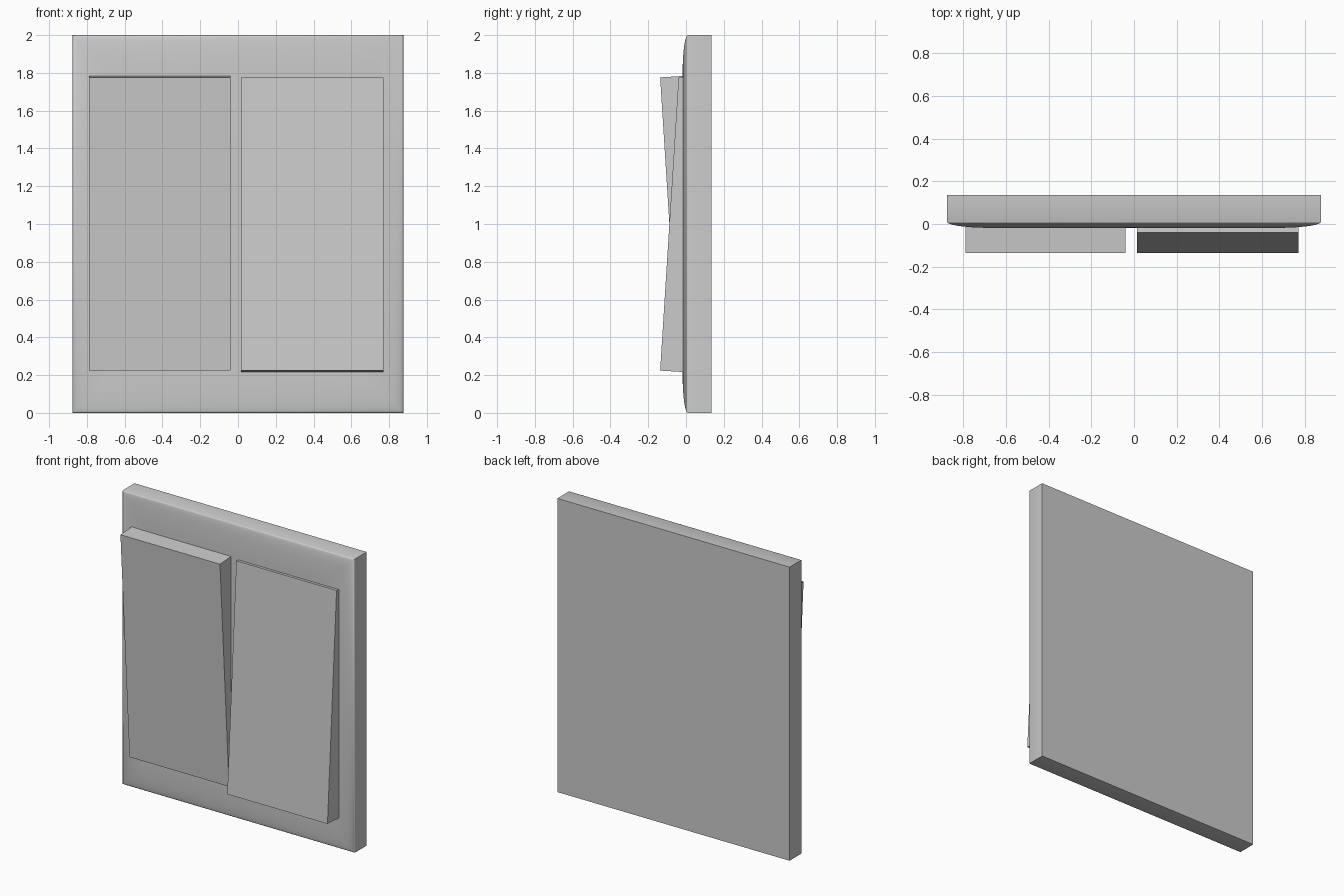
import bpy, bmesh, math
from mathutils import Matrix, Vector

cube = bpy.data.objects.get("Cube")
if cube:
    bpy.data.objects.remove(cube, do_unlink=True)

grey = bpy.data.materials.new("light grey plastic")
grey.use_nodes = True
colour = (0.6, 0.6, 0.6, 1)
grey.diffuse_color = colour
grey.node_tree.nodes["Principled BSDF"].inputs["Base Color"].default_value = colour


def add_object(name, bm):
    bmesh.ops.recalc_face_normals(bm, faces=bm.faces)
    mesh = bpy.data.meshes.new(name)
    bm.to_mesh(mesh)
    bm.free()
    mesh.materials.append(grey)
    ob = bpy.data.objects.new(name, mesh)
    bpy.context.collection.objects.link(ob)
    return ob


# Wall plate: rectangular rings with a softly domed, mitred front rim
HALF_W, HALF_H, BACK, RIM_Y, FRONT = 0.875, 1.0, 0.135, 0.01, -0.018
RIM_WIDTH, STEPS = 0.2, 12
bm = bmesh.new()


def ring(inset, y):
    w, h = HALF_W - inset, HALF_H - inset
    return [bm.verts.new((sx * w, y, 1 + sz * h))
            for sx, sz in ((-1, -1), (1, -1), (1, 1), (-1, 1))]


rings = [ring(0, BACK)]
for i in range(STEPS + 1):
    a = math.pi / 2 * i / STEPS
    rings.append(ring(RIM_WIDTH * (1 - math.cos(a)),
                      RIM_Y + (FRONT - RIM_Y) * math.sin(a)))
bm.faces.new(rings[0])
bm.faces.new(rings[-1])
for r, s in zip(rings, rings[1:]):
    for k in range(4):
        n = (k + 1) % 4
        bm.faces.new((r[k], r[n], s[n], s[k]))
plate = add_object("wall_plate", bm)
bpy.context.view_layer.objects.active = plate
plate.select_set(True)
bpy.ops.object.shade_smooth_by_angle(angle=math.radians(35))
plate.select_set(False)


# Rockers: flat slabs tipped opposite ways about the middle of their front face
def rocker(name, x0, x1, tilt):
    bm = bmesh.new()
    depth, height = 0.14, 1.555
    bmesh.ops.create_cube(bm, size=1)
    bmesh.ops.scale(bm, vec=(x1 - x0, depth, height), verts=bm.verts)
    bmesh.ops.translate(bm, vec=(0, depth / 2, 0), verts=bm.verts)
    bmesh.ops.rotate(bm, cent=(0, 0, 0), verts=bm.verts,
                     matrix=Matrix.Rotation(math.radians(tilt), 3, "X"))
    bmesh.ops.translate(bm, vec=((x0 + x1) / 2, -0.088, 1.0), verts=bm.verts)
    return add_object(name, bm)


rocker("right_rocker", -0.79, -0.04, 3.6)
rocker("left_rocker", 0.015, 0.77, -3.6)
